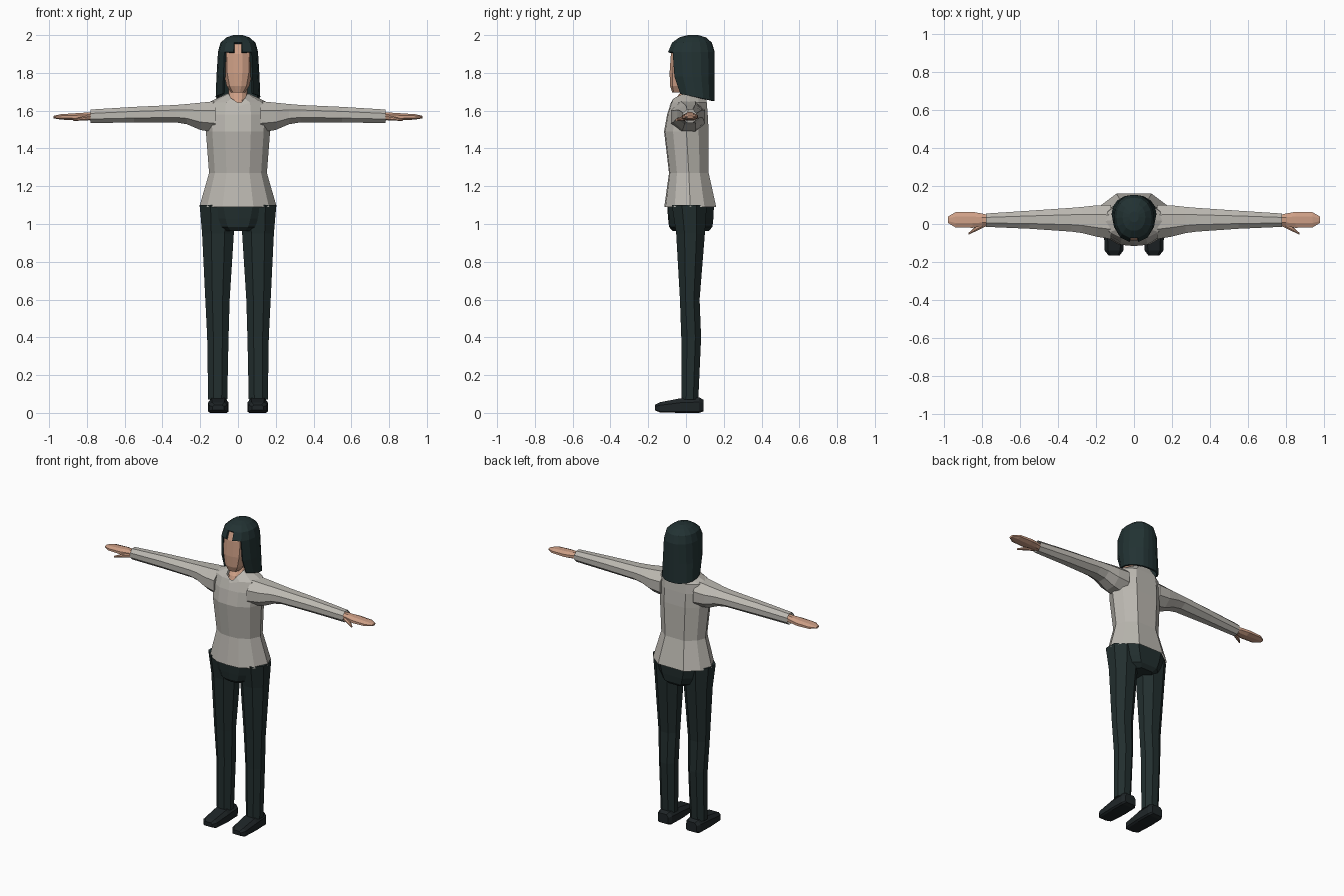
import bpy
import bmesh

cube = bpy.data.objects.get("Cube")
if cube:
    bpy.data.objects.remove(cube)


def material(name, rgb):
    m = bpy.data.materials.new(name)
    m.use_nodes = True
    m.diffuse_color = (*rgb, 1)
    bsdf = m.node_tree.nodes["Principled BSDF"]
    bsdf.inputs["Base Color"].default_value = (*rgb, 1)
    bsdf.inputs["Roughness"].default_value = 0.9
    return m


SKIN = material("skin", (0.62, 0.35, 0.24))
SWEATER = material("light grey knit", (0.50, 0.48, 0.44))
TROUSERS = material("dark trousers", (0.016, 0.028, 0.028))
HAIR = material("dark hair", (0.016, 0.032, 0.033))
SHOE = material("dark shoes", (0.013, 0.018, 0.020))

# Half cross-sections, from front to back, mirrored into full loops
BODY = [(0, -1), (.4, -.95), (.8, -.6), (1, 0), (.85, .55), (.45, 1), (0, 1)]
OCT = [(.42, -1), (1, -.42), (1, .42), (.42, 1)]
BOX = [(.8, -1), (1, -.8), (1, .4), (.65, 1)]
FACE = [(.3, -1), (.75, -.82), (1, -.2), (.9, .5), (.4, 1)]
LOCKS = [(.22, -1), (.68, -.8), (.92, -.42), (1, 0), (.94, .4), (.75, .72), (.42, .95), (.14, 1)]


def loop(half):
    return half + [(-u, v) for u, v in reversed(half) if u]


def loft(name, mat, half, rings, axis="z", side=1, caps=(True, True), tweak=None, drop=None):
    """Skin rings of (position, a0, a1, b0, b1) along an axis."""
    section = loop(half)
    n = len(section)
    bm = bmesh.new()
    rows = []
    for i, (t, a0, a1, b0, b1) in enumerate(rings):
        row = []
        for u, v in section:
            a = (a0 + a1) / 2 + u * (a1 - a0) / 2
            b = (b0 + b1) / 2 + v * (b1 - b0) / 2
            p = {"z": (a, b, t), "x": (t, a, b), "y": (a, t, b)}[axis]
            if tweak:
                p = tweak(i, u, v, p)
            row.append(bm.verts.new((p[0] * side, p[1], p[2])))
        rows.append(row)
    for i in range(len(rows) - 1):
        for j in range(n):
            k = (j + 1) % n
            if drop and drop(i, section[j], section[k]):
                continue
            bm.faces.new((rows[i][j], rows[i][k], rows[i + 1][k], rows[i + 1][j]))
    if caps[0]:
        bm.faces.new(rows[0])
    if caps[1]:
        bm.faces.new(rows[-1])
    bmesh.ops.recalc_face_normals(bm, faces=bm.faces)
    me = bpy.data.meshes.new(name)
    bm.to_mesh(me)
    bm.free()
    me.materials.append(mat)
    ob = bpy.data.objects.new(name, me)
    bpy.context.collection.objects.link(ob)
    return ob


def upright(rows):
    """Rings symmetric in x, given as (z, half width, front, back)."""
    return [(z, -w, w, f, b) for z, w, f, b in rows]


# Sweater body, with the collar dipping into a V at the front
def collar(i, u, v, p):
    if i == 5 and v < -.9:
        return (p[0], -.088, 1.622) if u == 0 else (p[0] * 1.5, -.066, 1.665)
    return p


loft("sweater_body", SWEATER, BODY, upright([
    (1.09, .205, -.115, .16), (1.27, .153, -.09, .12), (1.49, .17, -.116, .12),
    (1.58, .172, -.10, .115), (1.642, .16, -.08, .11), (1.69, .06, -.045, .10)]),
    caps=(False, False), tweak=collar)

# Neck and upper chest
loft("neck", SKIN, BODY, upright([
    (1.60, .06, -.084, .07), (1.66, .055, -.06, .08), (1.70, .05, -.025, .075),
    (1.78, .048, -.02, .07)]))

# Head
loft("head", SKIN, FACE, upright([
    (1.695, .035, -.072, .01), (1.73, .06, -.084, .05), (1.80, .076, -.087, .10),
    (1.90, .08, -.08, .12), (1.957, .06, -.06, .10)]))


# Hair shell, open around the face with a notch at the parting
def hem(i, u, v, p):
    return (p[0], p[1], p[2] - .021 * v) if i == 0 else p


def opening(i, p, q):
    if p[1] > -.79 or q[1] > -.79:
        return False
    return i < 2 or (i == 2 and p[1] == q[1] == -1)


hair = loft("hair", HAIR, LOCKS, upright([
    (1.672, .118, -.05, .152), (1.78, .114, -.085, .152), (1.91, .106, -.095, .152),
    (1.96, .093, -.074, .137), (1.988, .06, -.035, .105), (2.0, .025, .01, .065)]),
    caps=(False, True), tweak=hem, drop=opening)
shell = hair.modifiers.new("thickness", "SOLIDIFY")
shell.thickness = .012
shell.offset = -1

# Hips
loft("hips", TROUSERS, BODY, upright([
    (.962, .09, -.07, .12), (.985, .135, -.09, .14), (1.03, .165, -.095, .145),
    (1.10, .195, -.10, .148)]))

for side, label in ((1, "left"), (-1, "right")):
    # Sleeve, open at the cuff
    loft(label + "_sleeve", SWEATER, OCT, [
        (.12, -.08, .10, 1.485, 1.65), (.20, -.066, .098, 1.498, 1.642),
        (.27, -.048, .09, 1.528, 1.635), (.33, -.04, .085, 1.538, 1.63),
        (.55, -.025, .07, 1.537, 1.62), (.78, -.015, .055, 1.535, 1.606)],
        axis="x", side=side, caps=(True, False))
    # Hand and thumb
    loft(label + "_hand", SKIN, OCT, [
        (.76, -.005, .045, 1.548, 1.592), (.80, -.012, .055, 1.55, 1.59),
        (.85, -.02, .064, 1.548, 1.587), (.94, -.018, .062, 1.553, 1.581),
        (.978, .005, .04, 1.56, 1.572)], axis="x", side=side)
    loft(label + "_thumb", SKIN, OCT, [
        (.78, -.012, .02, 1.55, 1.575), (.83, -.037, -.008, 1.547, 1.567),
        (.87, -.056, -.046, 1.546, 1.556)], axis="x", side=side)
    # Trouser leg
    loft(label + "_leg", TROUSERS, OCT, [
        (.07, .057, .158, -.025, .065), (.40, .05, .163, -.025, .08),
        (.60, .044, .173, -.032, .072), (.95, .022, .19, -.052, .10),
        (1.10, .004, .203, -.075, .11)], side=side)
    # Shoe
    loft(label + "_shoe", SHOE, BOX, [
        (-.165, .075, .135, .014, .042), (-.14, .056, .154, .003, .056),
        (-.03, .049, .159, 0, .077), (.07, .052, .156, 0, .082),
        (.092, .066, .142, .008, .07)], axis="y", side=side)
